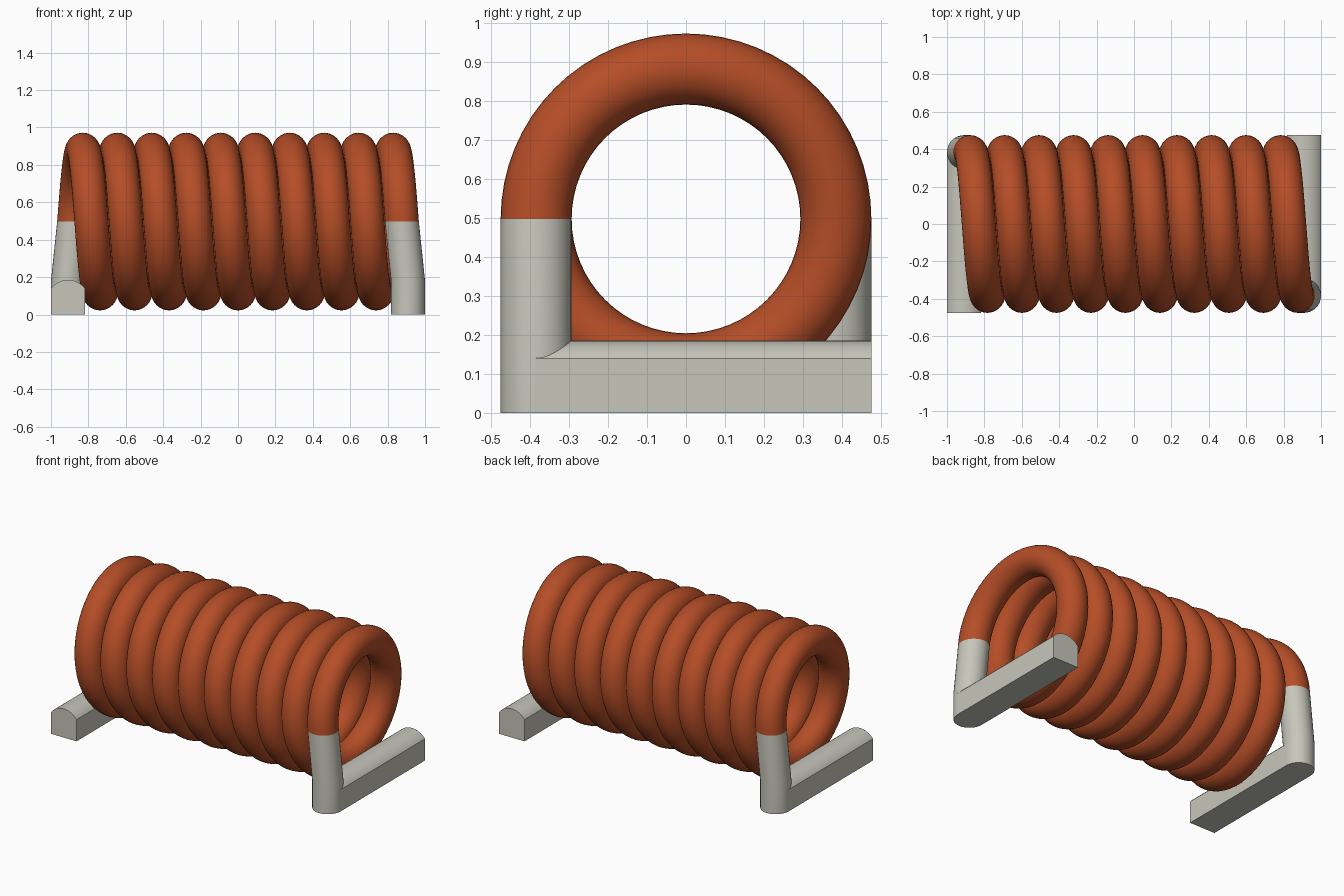
import bpy
import bmesh
import math

if "Cube" in bpy.data.objects:
    bpy.data.objects.remove(bpy.data.objects["Cube"], do_unlink=True)

WIRE = 0.091          # wire radius
COIL = 0.384          # coil radius to the wire centre
AXIS_Z = 0.497        # height of the coil axis
PITCH = 0.1844
TURNS = 9.5
START_X = PITCH * TURNS / 2
FOOT_X = 1.0 - WIRE   # centre of each terminal foot
SIDES = 32


def material(name, color):
    m = bpy.data.materials.new(name)
    m.use_nodes = True
    m.diffuse_color = color
    m.node_tree.nodes["Principled BSDF"].inputs["Base Color"].default_value = color
    return m


copper = material("copper enamel", (0.46, 0.075, 0.02, 1))
tin = material("tinned metal", (0.57, 0.565, 0.50, 1))


def loft(name, rings, mat):
    """Skin a list of equal-length point rings and cap both ends."""
    bm = bmesh.new()
    rows = [[bm.verts.new(p) for p in ring] for ring in rings]
    n = len(rows[0])
    for a, b in zip(rows, rows[1:]):
        for i in range(n):
            j = (i + 1) % n
            bm.faces.new((a[i], a[j], b[j], b[i]))
    bm.faces.new(rows[0])
    bm.faces.new(rows[-1])
    bmesh.ops.recalc_face_normals(bm, faces=bm.faces)
    mesh = bpy.data.meshes.new(name)
    bm.to_mesh(mesh)
    bm.free()
    mesh.materials.append(mat)
    obj = bpy.data.objects.new(name, mesh)
    bpy.context.collection.objects.link(obj)
    bpy.ops.object.select_all(action='DESELECT')
    obj.select_set(True)
    bpy.context.view_layer.objects.active = obj
    bpy.ops.object.shade_smooth_by_angle(angle=math.radians(30))
    return obj


def circle():
    for i in range(SIDES):
        a = 2 * math.pi * i / SIDES
        yield WIRE * math.cos(a), WIRE * math.sin(a)


# Coil winding: starts at the front of the +x end, rises over the top
STEPS = 64
rings = []
for s in range(int(TURNS * STEPS) + 1):
    t = s / STEPS
    a = 2 * math.pi * t
    rings.append([(START_X - PITCH * t + u,
                   -(COIL + v) * math.cos(a),
                   AXIS_Z + (COIL + v) * math.sin(a)) for u, v in circle()])
loft("coil_winding", rings, copper)

# Terminal bar cross-section: flat sides with a shallow arched top
SIDE_H, TOP_H = 0.14, 0.185
rise = TOP_H - SIDE_H
arc_r = (WIRE ** 2 + rise ** 2) / (2 * rise)
half = math.asin(WIRE / arc_r)
profile = [(-WIRE, 0), (WIRE, 0)]
for i in range(17):
    a = half * (1 - i / 8)
    profile.append((arc_r * math.sin(a), TOP_H - arc_r + arc_r * math.cos(a)))

# One terminal at each end, turned half a revolution from each other
for side, s in (("left", 1), ("right", -1)):
    # Leg: upright foot, then leaning in to meet the wire
    leg = [[(s * (x + u), s * (-COIL + v), z) for u, v in circle()]
           for x, z in ((FOOT_X, 0), (FOOT_X, 0.18), (START_X, AXIS_Z))]
    loft(side + "_terminal_leg", leg, tin)
    # Bar running along the end of the coil
    bar = [[(s * (FOOT_X + u), s * y, z) for u, z in profile]
           for y in (-COIL, COIL + WIRE)]
    loft(side + "_terminal_bar", bar, tin)
